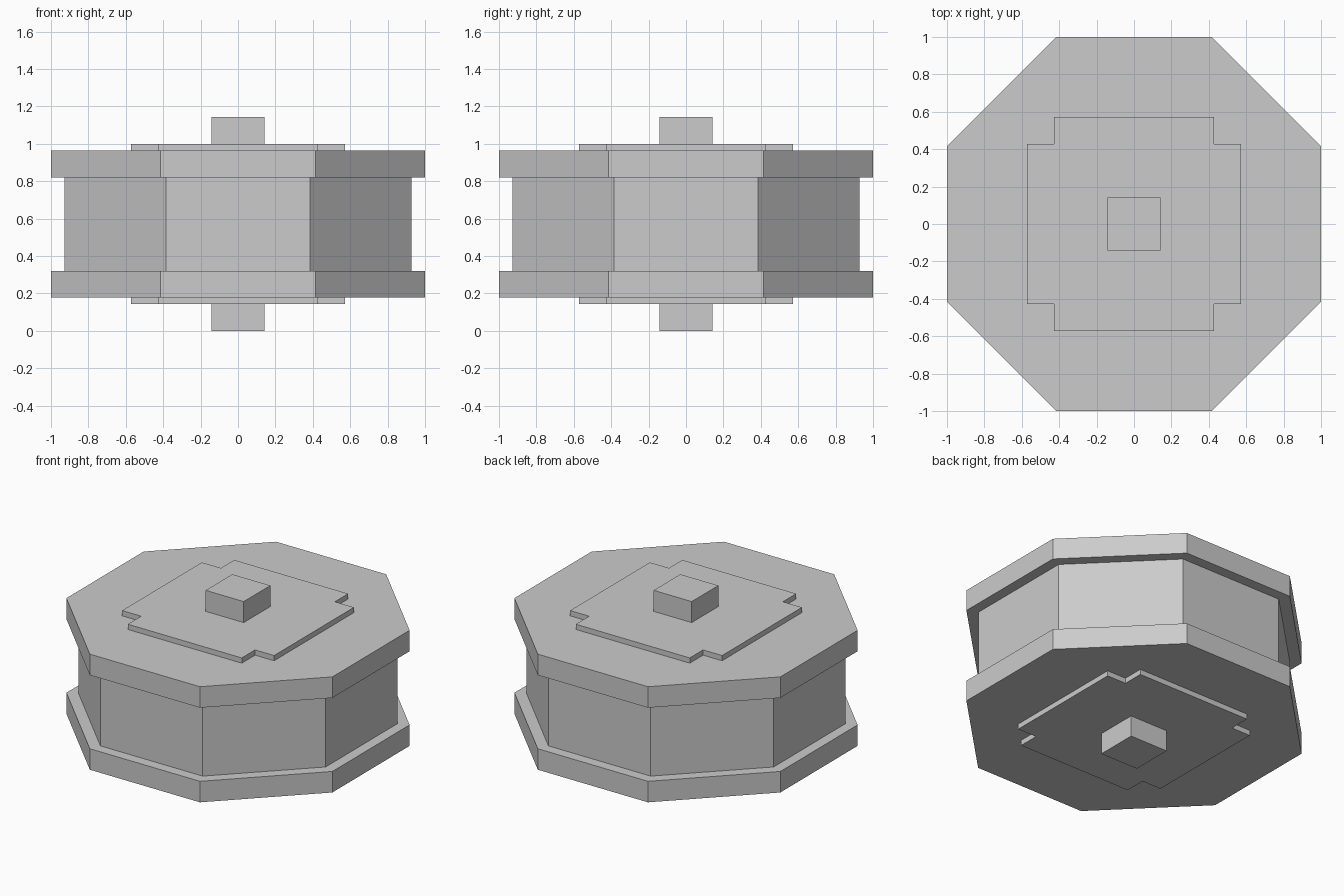
import bpy, bmesh, math

if "Cube" in bpy.data.objects:
    bpy.data.objects.remove(bpy.data.objects["Cube"])

U = 1 / 14  # grid unit of the design
MID = 8 * U  # height of the mirror plane


def prism(name, outline, z0, z1):
    bm = bmesh.new()
    low = [bm.verts.new((x, y, z0)) for x, y in outline]
    high = [bm.verts.new((x, y, z1)) for x, y in outline]
    bm.faces.new(low[::-1])
    bm.faces.new(high)
    n = len(outline)
    for i in range(n):
        j = (i + 1) % n
        bm.faces.new((low[i], low[j], high[j], high[i]))
    mesh = bpy.data.meshes.new(name)
    bm.to_mesh(mesh)
    bm.free()
    obj = bpy.data.objects.new(name, mesh)
    bpy.context.collection.objects.link(obj)
    return obj


def octagon(apothem):
    r = apothem / math.cos(math.pi / 8)
    angles = [math.pi / 8 + i * math.pi / 4 for i in range(8)]
    return [(r * math.cos(a), r * math.sin(a)) for a in angles]


def square(h):
    return [(-h, -h), (h, -h), (h, h), (-h, h)]


def notched_square(a, b):
    # square of half-width a with its corners cut back to b
    quarter = [(a, b), (b, b), (b, a)]
    pts = []
    for _ in range(4):
        pts += quarter
        quarter = [(-y, x) for x, y in quarter]
    return pts


# Central drum
prism("drum", octagon(13 * U), 4.5 * U, 11.5 * U)

# Rim, plate and axle stub on both ends: (name, outline, distances from mid-height)
end_parts = [
    ("rim", octagon(14 * U), 3.5 * U, 5.5 * U),
    ("hub_plate", notched_square(8 * U, 6 * U), 5.5 * U, 6 * U),
    ("axle_stub", square(2 * U), 6 * U, 8 * U),
]
for name, outline, near, far in end_parts:
    prism("top_" + name, outline, MID + near, MID + far)
    prism("bottom_" + name, outline, MID - far, MID - near)
